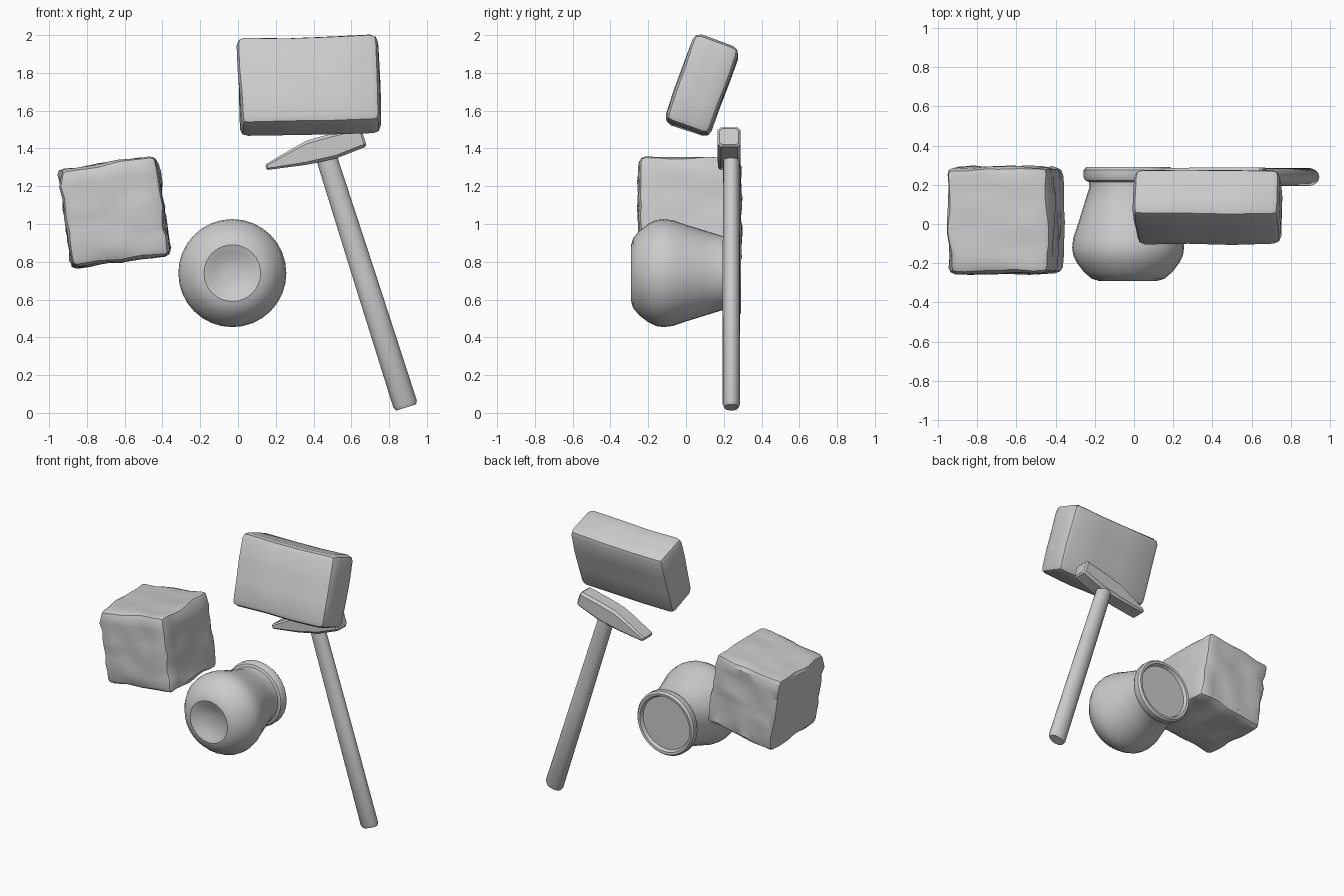
import bpy, bmesh
from math import radians, sin, cos, tau
from mathutils import Vector, Matrix, noise

if "Cube" in bpy.data.objects:
    bpy.data.objects.remove(bpy.data.objects["Cube"])


def finish(name, bm, angle):
    bmesh.ops.recalc_face_normals(bm, faces=bm.faces)
    mesh = bpy.data.meshes.new(name)
    bm.to_mesh(mesh)
    bm.free()
    ob = bpy.data.objects.new(name, mesh)
    bpy.context.collection.objects.link(ob)
    bpy.ops.object.select_all(action='DESELECT')
    ob.select_set(True)
    bpy.context.view_layer.objects.active = ob
    bpy.ops.object.shade_smooth_by_angle(angle=radians(angle))
    return ob


def loft(name, rings, angle=35):
    """Skin a row of equal-sized point rings and cap both ends."""
    bm = bmesh.new()
    rows = [[bm.verts.new(p) for p in ring] for ring in rings]
    n = len(rows[0])
    for a, b in zip(rows, rows[1:]):
        for i in range(n):
            j = (i + 1) % n
            bm.faces.new((a[i], a[j], b[j], b[i]))
    bm.faces.new(rows[0])
    bm.faces.new(rows[-1])
    return finish(name, bm, angle)


def ellipse(centre, u, v, n):
    return [centre + u * cos(tau * i / n) + v * sin(tau * i / n) for i in range(n)]


def stone(name, size, matrix, bevel, cuts, rough, scale):
    """Rounded block with a gently uneven surface."""
    bm = bmesh.new()
    bmesh.ops.create_cube(bm, size=1)
    bmesh.ops.scale(bm, vec=size, verts=bm.verts)
    bmesh.ops.bevel(bm, geom=bm.edges[:], offset=bevel, segments=2, profile=0.5,
                    affect='EDGES')
    longest = [e for e in bm.edges if e.calc_length() > bevel * 2]
    bmesh.ops.subdivide_edges(bm, edges=longest, cuts=cuts, use_grid_fill=True)
    for v in bm.verts:
        v.co += noise.noise_vector(Vector((v.co.x * scale[0], v.co.y * scale[1],
                                           v.co.z * scale[2]))) * rough
    bm.transform(matrix)
    return finish(name, bm, 30)


# Rough cube, rolled slightly
stone("rough_cube", (0.525, 0.54, 0.525),
      Matrix.Translation((-0.655, 0.018, 1.063)) @ Matrix.Rotation(radians(-8), 4, 'Y'),
      0.035, 7, 0.018, (7, 7, 14))

# Smooth brick, leaning back
stone("brick", (0.745, 0.255, 0.49),
      Matrix.Translation((0.38, 0.085, 1.73)) @ Matrix.Rotation(radians(-1.5), 4, 'Y')
      @ Matrix.Rotation(radians(-19), 4, 'X'),
      0.04, 2, 0.012, (3, 3, 3))

# Pot lying on its side: dimpled base in front, rim and recessed lid behind
pot_profile = [(-0.255, 0.03), (-0.26, 0.08), (-0.278, 0.115), (-0.29, 0.15), (-0.28, 0.185),
               (-0.245, 0.226), (-0.2, 0.26), (-0.16, 0.28), (-0.12, 0.286), (-0.07, 0.28),
               (0.0, 0.256), (0.1, 0.225), (0.19, 0.197), (0.215, 0.2), (0.222, 0.218),
               (0.24, 0.228), (0.275, 0.227), (0.29, 0.215), (0.288, 0.198), (0.265, 0.188)]
loft("pot", [ellipse(Vector((-0.03, y, 0.74)), Vector((r, 0, 0)), Vector((0, 0, r)), 32)
             for y, r in pot_profile])

# Hammer handle: oval shaft with softened butt
foot, top = Vector((0.889, 0.24, 0.033)), Vector((0.45, 0.24, 1.41))
axis = (top - foot).normalized()
side = Vector((axis.z, 0, -axis.x))
handle = [(-0.003, 0.055, 0.037), (0.01, 0.065, 0.047), (0.5, 0.061, 0.046), (1.0, 0.055, 0.044)]
loft("hammer_handle", [ellipse(foot.lerp(top, t), side * w, Vector((0, d, 0)), 16)
                       for t, w, d in handle])


# Hammer head: chamfered block running out into a wedge
def head_ring(s, low, high, depth, c):
    along, up = Vector((cos(radians(17.5)), 0, sin(radians(17.5)))), None
    up = Vector((-along.z, 0, along.x))
    pts = [(-depth + c, low), (depth - c, low), (depth, low + c), (depth, high - c),
           (depth - c, high), (-depth + c, high), (-depth, high - c), (-depth, low + c)]
    return [Vector((0.15, 0.228, 1.30)) + along * s + up * v + Vector((0, y, 0))
            for y, v in pts]


head = [(-0.002, -0.009, 0.012, 0.048, 0.006), (0.008, -0.016, 0.018, 0.057, 0.009),
        (0.2, -0.05, 0.062, 0.06, 0.014), (0.25, -0.056, 0.071, 0.06, 0.016),
        (0.37, -0.066, 0.067, 0.06, 0.016), (0.53, -0.055, 0.055, 0.06, 0.016),
        (0.541, -0.045, 0.045, 0.05, 0.014)]
loft("hammer_head", [head_ring(*r) for r in head], 25)
